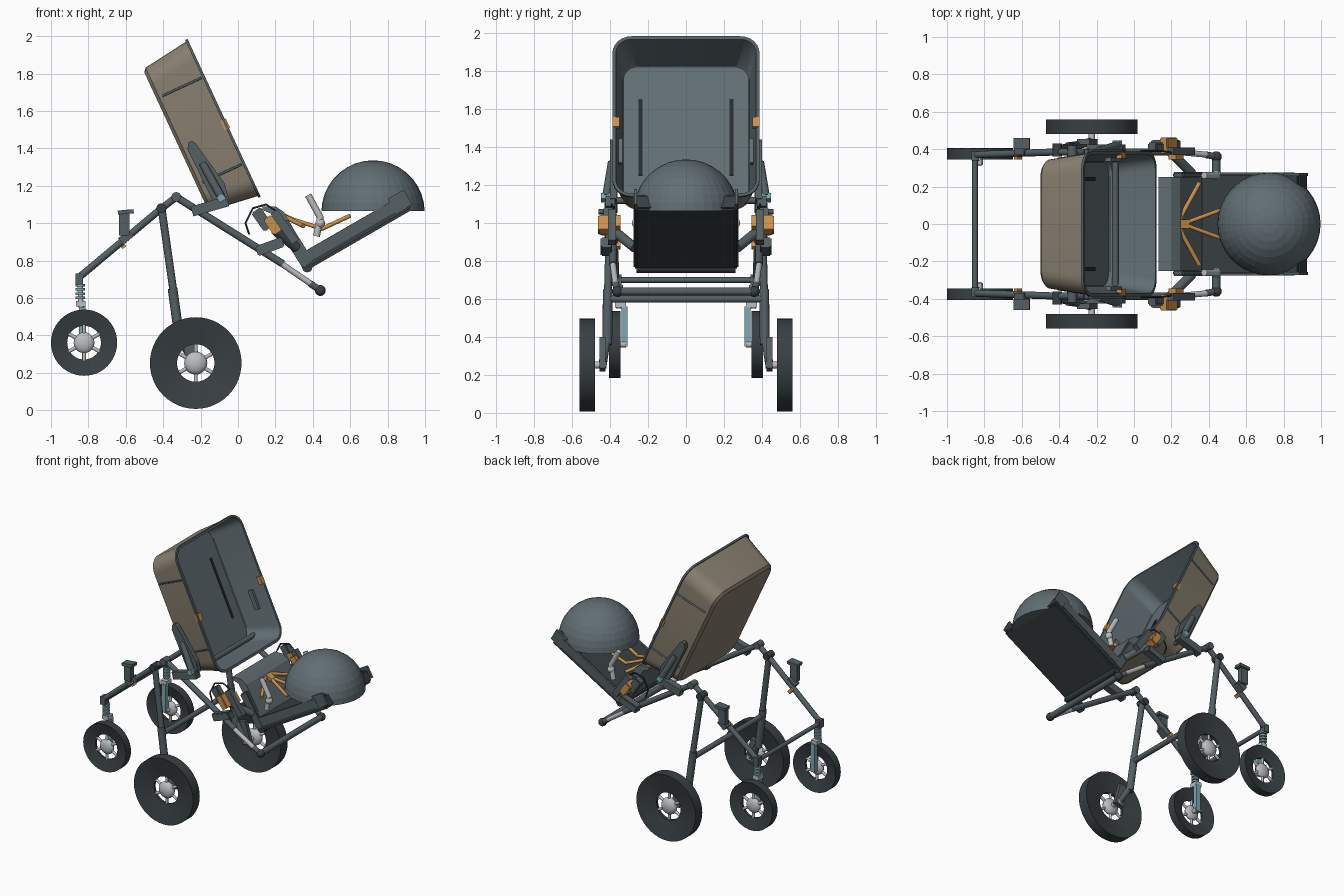
import bpy, bmesh, math
from mathutils import Vector, Matrix

if "Cube" in bpy.data.objects:
    bpy.data.objects.remove(bpy.data.objects["Cube"])


def material(name, rgb):
    m = bpy.data.materials.new(name)
    m.use_nodes = True
    m.diffuse_color = (*rgb, 1)
    m.node_tree.nodes["Principled BSDF"].inputs["Base Color"].default_value = (*rgb, 1)
    return m


SLATE = material("slate grey", (0.12, 0.156, 0.172))
STEEL = material("frame grey", (0.09, 0.115, 0.125))
DARK = material("dark rubber", (0.04, 0.05, 0.055))
BLACK = material("black trim", (0.02, 0.025, 0.027))
TAN = material("tan shell", (0.25, 0.215, 0.162))
ORANGE = material("orange", (0.6, 0.28, 0.07))
TEAL = material("teal", (0.2, 0.4, 0.46))
LIGHT = material("light metal", (0.5, 0.52, 0.53))


def finish(bm, name, mats, mirror=False, smooth=True):
    bmesh.ops.recalc_face_normals(bm, faces=bm.faces)
    me = bpy.data.meshes.new(name)
    bm.to_mesh(me)
    bm.free()
    for m in mats if isinstance(mats, list) else [mats]:
        me.materials.append(m)
    if smooth:
        me.polygons.foreach_set("use_smooth", [True] * len(me.polygons))
        me.set_sharp_from_angle(angle=math.radians(35))
    ob = bpy.data.objects.new(name, me)
    bpy.context.scene.collection.objects.link(ob)
    if mirror:
        mod = ob.modifiers.new("Mirror", "MIRROR")
        mod.use_axis = (False, True, False)
        mod.use_mirror_merge = False


def add_rod(bm, a, b, r):
    a, b = Vector(a), Vector(b)
    d = b - a
    mat = Matrix.Translation((a + b) / 2) @ d.to_track_quat("Z", "Y").to_matrix().to_4x4()
    bmesh.ops.create_cone(bm, cap_ends=True, segments=16, radius1=r,
                          radius2=r, depth=d.length, matrix=mat)


def add_ball(bm, p, r, squash=1.0):
    bmesh.ops.create_uvsphere(bm, u_segments=16, v_segments=10, radius=r,
                              matrix=Matrix.Translation(p) @ Matrix.Diagonal((1, squash, 1, 1)))


def tube(name, pts, r, mat, mirror=True):
    bm = bmesh.new()
    for a, b in zip(pts, pts[1:]):
        add_rod(bm, a, b, r)
    for p in pts[1:-1]:
        add_ball(bm, p, r)
    finish(bm, name, mat, mirror)


def ball(name, p, r, mat):
    bm = bmesh.new()
    add_ball(bm, p, r)
    finish(bm, name, mat, True)


def box(name, centre, size, tilt, mat, mirror=True, bevel=0.0):
    # tilt raises the +x end
    bm = bmesh.new()
    bmesh.ops.create_cube(bm, size=1, matrix=Matrix.Translation(centre)
                          @ Matrix.Rotation(-math.radians(tilt), 4, "Y")
                          @ Matrix.Diagonal((*size, 1)))
    if bevel:
        bmesh.ops.bevel(bm, geom=bm.edges[:], offset=bevel, segments=2, affect="EDGES")
    finish(bm, name, mat, mirror, False)


def plate(name, outline, y0, y1, mat, mirror=True):
    bm = bmesh.new()
    f = bm.faces.new([bm.verts.new((x, y0, z)) for x, z in outline])
    ext = bmesh.ops.extrude_face_region(bm, geom=[f])["geom"]
    bmesh.ops.translate(bm, vec=(0, y1 - y0, 0),
                        verts=[v for v in ext if isinstance(v, bmesh.types.BMVert)])
    finish(bm, name, mat, mirror, False)


# Tub frame: u runs down the opening, n points out of it
ORIGIN, U, N = Vector((-0.27, 0, 1.985)), Vector((0.421, 0, -0.907)), Vector((0.907, 0, 0.421))


def tub_point(u, y, n):
    return ORIGIN + U * u + Vector((0, y, 0)) + N * n


def rounded_ring(bm, u0, u1, hy, r, n):
    verts = []
    for k, (cu, cy) in enumerate([(u1 - r, hy - r), (u0 + r, hy - r),
                                  (u0 + r, r - hy), (u1 - r, r - hy)]):
        for i in range(7):
            a = math.radians(90 * k + 15 * i)
            verts.append(bm.verts.new(tub_point(cu + r * math.cos(a), cy + r * math.sin(a), n)))
    return verts


def loft(name, rings, mats, indices, caps):
    bm = bmesh.new()
    loops = [rounded_ring(bm, *r) for r in rings]
    for a, b, idx in zip(loops, loops[1:], indices):
        for i in range(len(a)):
            j = (i + 1) % len(a)
            bm.faces.new((a[i], a[j], b[j], b[i])).material_index = idx
    for k, idx in caps:
        bm.faces.new(loops[k]).material_index = idx
    finish(bm, name, mats)


loft("tub", [(0.065, 0.865, 0.325, 0.08, -0.285), (0.045, 0.885, 0.345, 0.1, -0.268),
             (0.01, 0.92, 0.38, 0.1, -0.014), (0, 0.93, 0.388, 0.1, -0.014),
             (0, 0.93, 0.388, 0.1, 0), (0.018, 0.912, 0.37, 0.08, 0),
             (0.055, 0.875, 0.335, 0.08, -0.25), (0.06, 0.87, 0.33, 0.075, -0.255)],
     [TAN, STEEL, SLATE], [0, 0, 1, 1, 1, 2, 2], [(0, 0), (-1, 2)])

# Ribs, floor slots, latches and inner levers on the tub
for u in (0.22, 0.73):
    bm = bmesh.new()
    add_rod(bm, tub_point(u, 0.349, -0.25), tub_point(u, 0.381, -0.02), 0.006)
    finish(bm, "tub_side_rib", STEEL, True)
box("floor_slot", tub_point(0.47, 0.24, -0.253), (0.44, 0.02, 0.008), -65.1, BLACK)
box("rim_latch", tub_point(0.5, 0.367, -0.01), (0.055, 0.034, 0.032), -65.1, ORANGE)
box("inner_lever", tub_point(0.62, 0.345, -0.11), (0.14, 0.02, 0.035), -65.1, SLATE)

# Tub side arms
plate("tub_arm", [(-0.27, 1.395), (-0.265, 1.43), (-0.245, 1.44), (-0.225, 1.425), (-0.07, 1.21),
                  (-0.05, 1.13), (-0.1, 1.1), (-0.14, 1.13)], 0.365, 0.4, STEEL)
tube("arm_brace", [(-0.19, 0.39, 1.32), (-0.09, 0.42, 1.14)], 0.022, STEEL)
box("tub_arm_foot", (-0.15, 0.4, 1.09), (0.2, 0.05, 0.055), 16, STEEL)
box("tub_arm_button", (-0.09, 0.422, 1.135), (0.035, 0.05, 0.04), -60, TEAL)
tube("tub_axle", [(-0.1, -0.37, 1.12), (-0.1, 0.37, 1.12)], 0.018, STEEL, False)

# Frame bars
tube("caster_rail", [(-0.85, 0.37, 0.71), (-0.42, 0.385, 1.07), (-0.33, 0.385, 1.14)], 0.019, STEEL)
tube("lower_rail", [(-0.33, 0.385, 1.14), (0.24, 0.385, 0.782)], 0.02, STEEL)
tube("slider_tube", [(0.23, 0.385, 0.785), (0.395, 0.37, 0.672)], 0.016, LIGHT)
tube("handle_arm", [(0.385, 0.37, 0.678), (0.44, 0.36, 0.64)], 0.018, STEEL)
tube("handle_bar", [(0.44, -0.36, 0.64), (0.44, 0.36, 0.64)], 0.022, STEEL, False)
ball("handle_knob", (0.44, 0.36, 0.64), 0.029, DARK)
tube("caster_crossbar", [(-0.85, -0.37, 0.7), (-0.85, 0.37, 0.7)], 0.015, STEEL, False)
tube("leg_crossbar", [(-0.34, -0.41, 0.6), (-0.34, 0.41, 0.6)], 0.019, STEEL, False)
bm = bmesh.new()
add_rod(bm, (-0.41, 0.4, 1.09), (-0.34, 0.412, 0.6), 0.021)
add_rod(bm, (-0.35, 0.412, 0.65), (-0.31, 0.415, 0.36), 0.026)
add_rod(bm, (-0.31, 0.42, 0.38), (-0.23, 0.44, 0.25), 0.022)
finish(bm, "leg", STEEL, True)
tube("leg_pivot", [(-0.41, 0.36, 1.08), (-0.41, 0.43, 1.08)], 0.026, DARK)
tube("rail_pivot", [(-0.33, 0.36, 1.14), (-0.33, 0.42, 1.14)], 0.026, STEEL)
box("leg_knuckle", (-0.25, 0.44, 0.31), (0.07, 0.03, 0.17), 15, STEEL)

# Holder posts on the caster rails
box("holder_post", (-0.608, 0.425, 0.995), (0.055, 0.04, 0.12), 0, STEEL)
box("holder_top", (-0.6, 0.43, 1.06), (0.085, 0.06, 0.022), 5, STEEL)
box("holder_clamp", (-0.6, 0.4, 0.925), (0.07, 0.06, 0.045), 40, STEEL)
box("rail_clip", (-0.62, 0.36, 0.885), (0.025, 0.03, 0.04), 40, ORANGE)


# Wheels: dished tyres with flat hubs and spokes
def wheel(name, x, y, z, radius, hole, half):
    bm = bmesh.new()
    prof = [(hole, -half * 0.25), (radius, -half), (radius, half), (hole, half * 0.25)]
    vs = [bm.verts.new((x + r, y + d, z)) for r, d in prof]
    es = [bm.edges.new((vs[i], vs[(i + 1) % 4])) for i in range(4)]
    bmesh.ops.spin(bm, geom=vs + es, cent=(x, y, z), axis=(0, 1, 0),
                   angle=math.tau, steps=48, use_merge=True)
    bmesh.ops.remove_doubles(bm, verts=bm.verts, dist=0.0005)
    finish(bm, name + "_tyre", DARK, True)
    bm = bmesh.new()
    add_ball(bm, (x, y, z), hole * 0.62, half * 0.9 / (hole * 0.62))
    for k in range(6):
        a = math.tau * (k + 0.5) / 6
        add_rod(bm, (x, y, z), (x + hole * 1.05 * math.cos(a), y, z + hole * 1.05 * math.sin(a)), 0.01)
    finish(bm, name + "_hub", LIGHT, True)


wheel("large_wheel", -0.226, 0.52, 0.252, 0.245, 0.1, 0.04)
wheel("small_wheel", -0.823, 0.375, 0.361, 0.177, 0.09, 0.03)
tube("large_axle", [(-0.226, 0.42, 0.252), (-0.226, 0.52, 0.252)], 0.018, LIGHT)
tube("small_axle", [(-0.823, 0.315, 0.361), (-0.823, 0.375, 0.361)], 0.016, LIGHT)

# Sprung caster forks
box("caster_head", (-0.85, 0.365, 0.7), (0.04, 0.05, 0.06), 0, STEEL)
tube("caster_stem", [(-0.845, 0.36, 0.7), (-0.84, 0.355, 0.55)], 0.014, LIGHT)
bm = bmesh.new()
for k in range(4):
    z = 0.595 + k * 0.022
    add_rod(bm, (-0.843, 0.358, z), (-0.843, 0.358, z + 0.013), 0.026)
finish(bm, "caster_spring", TEAL, True)
box("fork_crown", (-0.84, 0.345, 0.57), (0.05, 0.06, 0.03), 0, LIGHT)
box("fork_blade", (-0.833, 0.325, 0.455), (0.035, 0.032, 0.21), 0, TEAL)

# Dome, its tray and corner plates
bm = bmesh.new()
bmesh.ops.create_uvsphere(bm, u_segments=36, v_segments=18, radius=0.276,
                          matrix=Matrix.Translation((0.722, 0, 1.06)))
bmesh.ops.bisect_plane(bm, geom=bm.verts[:] + bm.edges[:] + bm.faces[:],
                       plane_co=(0, 0, 1.064), plane_no=(0, 0, 1), clear_inner=True)
bmesh.ops.holes_fill(bm, edges=[e for e in bm.edges if e.is_boundary])
finish(bm, "dome", SLATE, smooth=False)
box("tray", (0.625, 0, 0.95), (0.65, 0.54, 0.095), 30, DARK, False, 0.012)
box("tray_corner", (0.865, 0.265, 1.115), (0.1, 0.016, 0.09), 30, STEEL)
box("tray_side_strip", (0.6, 0.268, 0.955), (0.56, 0.014, 0.06), 30, STEEL)
tube("tray_hinge", [(0.37, -0.26, 0.765), (0.37, 0.26, 0.765)], 0.028, DARK, False)

# Back panel with a curled lip
plate("back_panel", [(0.36, 0.76), (0.4, 0.79), (0.245, 1.06), (0.2, 1.09), (0.13, 1.09),
                     (0.13, 1.07), (0.18, 1.05)], -0.25, 0.25, SLATE, False)
box("panel_side", (0.305, 0.262, 0.89), (0.27, 0.03, 0.07), -58, STEEL, True, 0.008)
tube("panel_strut", [(0.2, 0.38, 0.96), (0.31, 0.27, 0.87)], 0.026, STEEL)

# Side clamps
box("clamp_lower", (0.17, 0.42, 0.875), (0.15, 0.06, 0.055), 20, STEEL, True, 0.006)
box("clamp_upper", (0.13, 0.41, 1.02), (0.12, 0.05, 0.06), -55, STEEL, True, 0.006)
box("clamp_arm", (0.25, 0.39, 0.98), (0.2, 0.04, 0.045), -55, STEEL)
box("clamp_orange", (0.185, 0.42, 0.99), (0.1, 0.085, 0.052), -55, ORANGE, True, 0.006)
box("clamp_wing", (0.225, 0.37, 1.0), (0.07, 0.05, 0.05), -55, ORANGE)
tube("cable", [(0.06, 0.39, 0.94), (0.04, 0.39, 1.0), (0.08, 0.39, 1.08),
               (0.15, 0.39, 1.1), (0.21, 0.38, 1.06)], 0.005, BLACK)

# Straps and light grab posts
tube("shoulder_strap", [(0.24, 0.02, 1.04), (0.35, 0.22, 0.985)], 0.012, ORANGE)
tube("lap_strap", [(0.26, 0, 1.03), (0.45, 0.07, 0.97), (0.6, 0.09, 1.04)], 0.011, ORANGE)
box("strap_buckle", (0.26, 0, 1.035), (0.07, 0.05, 0.022), -25, ORANGE, False)
tube("grab_post", [(0.375, 0.26, 1.15), (0.44, 0.26, 1.03), (0.42, 0.26, 0.93)], 0.018, LIGHT)
ball("grab_joint", (0.44, 0.26, 1.0), 0.026, LIGHT)
